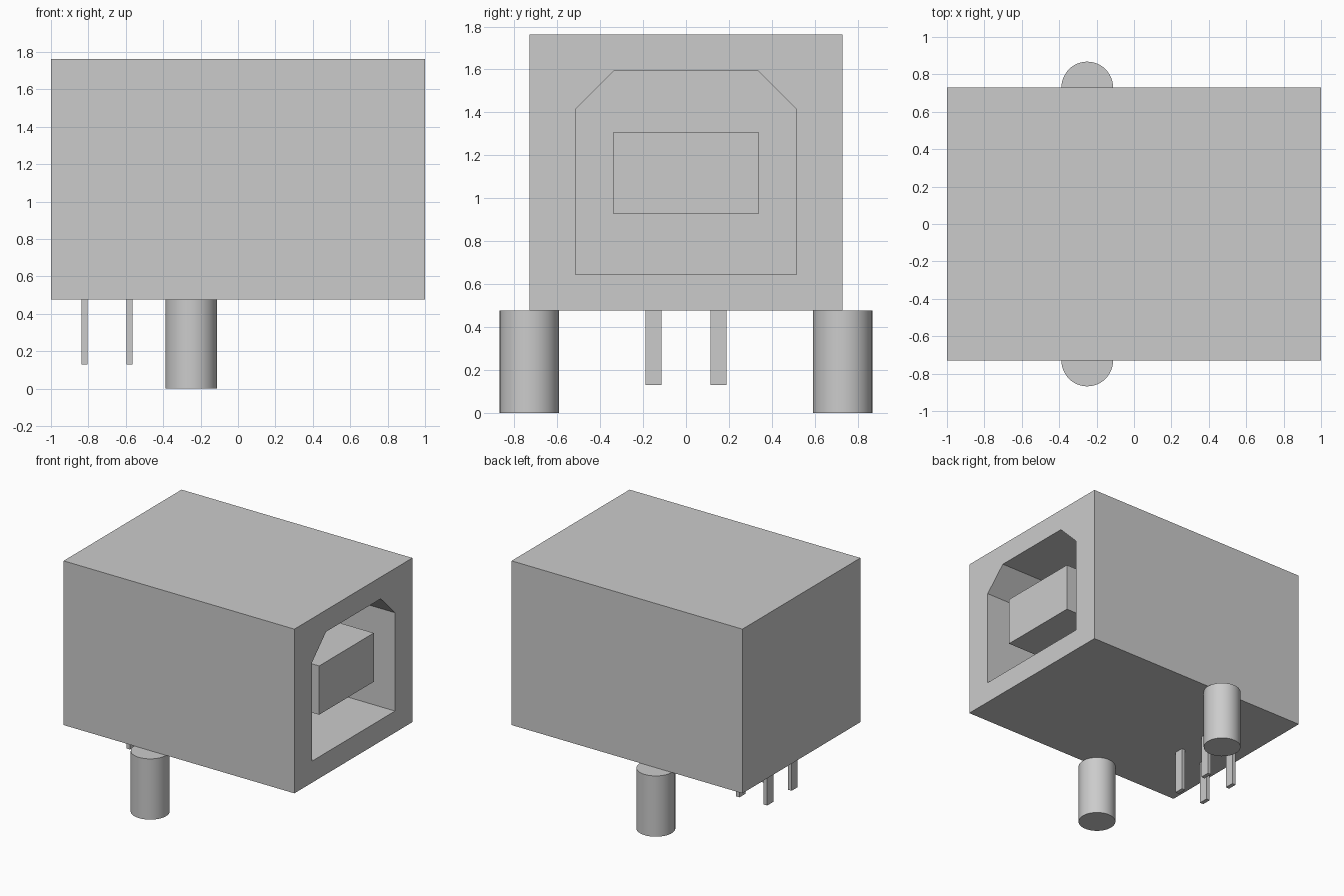
import bpy
import bmesh

cube = bpy.data.objects.get("Cube")
if cube:
    bpy.data.objects.remove(cube, do_unlink=True)

grey = bpy.data.materials.new("light_grey")
grey.use_nodes = True
colour = (0.6, 0.6, 0.6, 1.0)
grey.diffuse_color = colour
grey.node_tree.nodes["Principled BSDF"].inputs["Base Color"].default_value = colour


def finish(bm, name):
    """Turn a bmesh into a named grey object."""
    bmesh.ops.recalc_face_normals(bm, faces=bm.faces[:])
    mesh = bpy.data.meshes.new(name)
    bm.to_mesh(mesh)
    bm.free()
    mesh.materials.append(grey)
    obj = bpy.data.objects.new(name, mesh)
    bpy.context.scene.collection.objects.link(obj)
    return obj


def box(name, x, y, z):
    """Box given by its (min, max) range on each axis."""
    bm = bmesh.new()
    bmesh.ops.create_cube(bm, size=1)
    for v in bm.verts:
        v.co = [lo if c < 0 else hi for c, (lo, hi) in zip(v.co, (x, y, z))]
    return finish(bm, name)


def loop(bm, x, outline):
    """Closed edge loop from a (y, z) outline at one x."""
    verts = [bm.verts.new((x, y, z)) for y, z in outline]
    return [bm.edges.new((a, b)) for a, b in zip(verts, verts[1:] + verts[:1])]


def sweep(bm, edges, dx):
    """Extrude a loop along x and cap its far end."""
    new = bmesh.ops.extrude_edge_only(bm, edges=edges)["geom"]
    verts = [g for g in new if isinstance(g, bmesh.types.BMVert)]
    bmesh.ops.translate(bm, verts=verts, vec=(dx, 0, 0))
    bmesh.ops.contextual_create(
        bm, geom=[g for g in new if isinstance(g, bmesh.types.BMEdge)])


BOTTOM, TOP, HALF_WIDTH = 0.476, 1.762, 0.73
CAVITY_DEPTH = 1.1

# Housing: open at +x, with a socket whose top corners are chamfered
bm = bmesh.new()
outer = loop(bm, 1.0, [(-HALF_WIDTH, BOTTOM), (HALF_WIDTH, BOTTOM),
                       (HALF_WIDTH, TOP), (-HALF_WIDTH, TOP)])
inner = loop(bm, 1.0, [(-0.515, 0.645), (0.515, 0.645), (0.515, 1.415),
                       (0.338, 1.592), (-0.338, 1.592), (-0.515, 1.415)])
bmesh.ops.triangle_fill(bm, edges=outer + inner, use_beauty=True)
sweep(bm, outer, -2.0)
sweep(bm, inner, -CAVITY_DEPTH)
finish(bm, "housing")

# Contact tongue, set slightly back from the opening
box("contact_tongue", (1.0 - CAVITY_DEPTH, 0.94), (-0.338, 0.338), (0.926, 1.308))

for side, sign in (("left", -1), ("right", 1)):
    # Round mounting pegs centred under the long sides
    bm = bmesh.new()
    bmesh.ops.create_cone(bm, cap_ends=True, segments=48,
                          radius1=0.138, radius2=0.138, depth=BOTTOM)
    bmesh.ops.translate(bm, verts=bm.verts[:], vec=(-0.25, sign * HALF_WIDTH, BOTTOM / 2))
    for f in bm.faces:
        f.smooth = len(f.verts) == 4
    for e in bm.edges:
        e.smooth = all(f.smooth for f in e.link_faces)
    finish(bm, ("front" if sign < 0 else "back") + "_mounting_peg")

    # Flat solder pins in two rows
    for row, x in (("outer", -0.82), ("inner", -0.58)):
        y = sign * 0.151
        box(f"{row}_{'front' if sign < 0 else 'back'}_pin",
            (x - 0.016, x + 0.016), (y - 0.038, y + 0.038), (0.13, BOTTOM))
